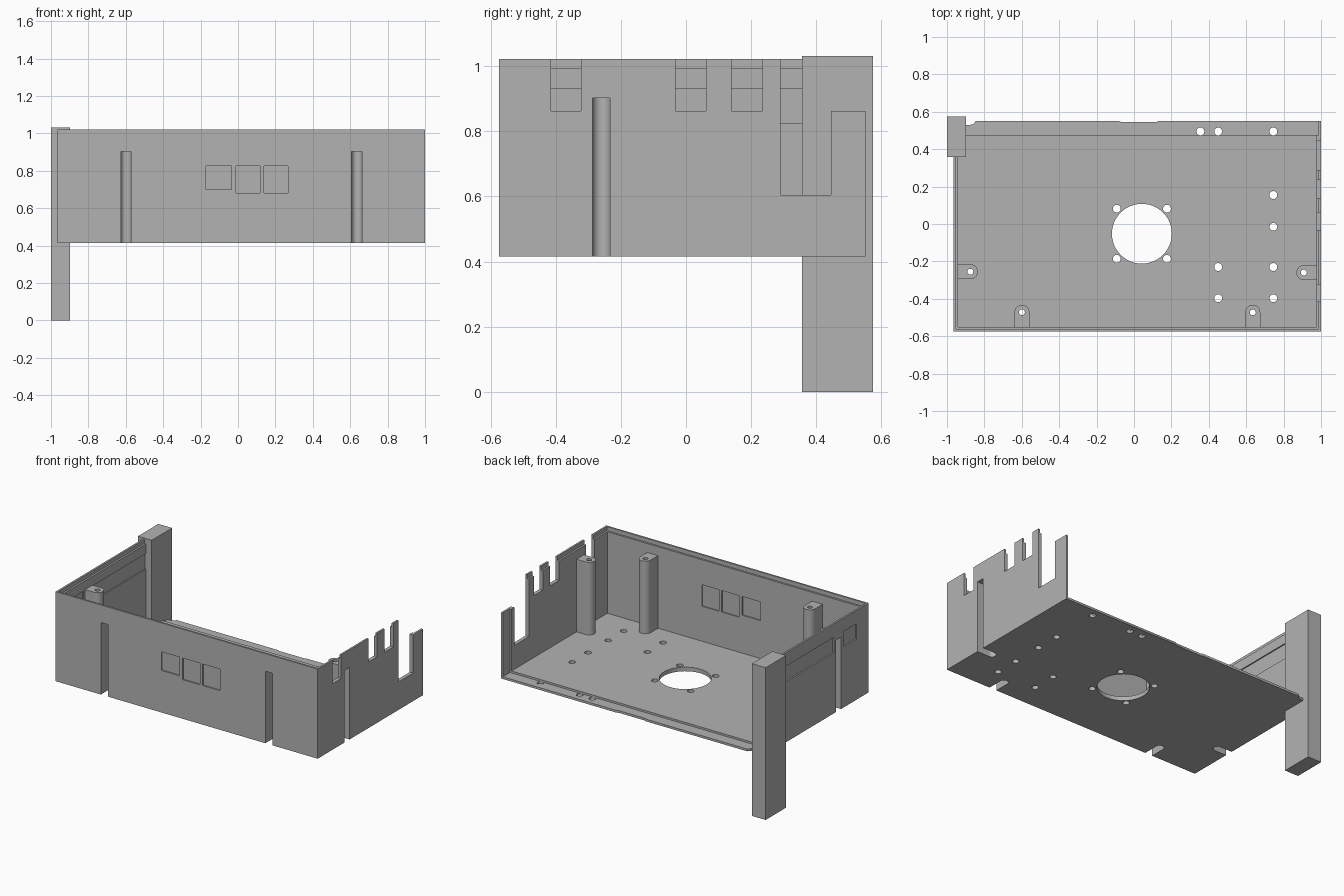
import bpy, bmesh, math

if "Cube" in bpy.data.objects:
    bpy.data.objects.remove(bpy.data.objects["Cube"])

GREY = bpy.data.materials.new("plain_grey")
GREY.diffuse_color = (0.45, 0.45, 0.45, 1)
GREY.use_nodes = True
GREY.node_tree.nodes["Principled BSDF"].inputs["Base Color"].default_value = GREY.diffuse_color

X0, X1, Y0, Y1 = -0.965, 1.0, -0.575, 0.552   # case footprint
Z0, ZT, LIP, T, FT = 0.415, 1.022, 0.995, 0.025, 0.028


def prism(name, pts, z0, z1):
    """Extrude a flat outline from z0 to z1."""
    bm = bmesh.new()
    face = bm.faces.new([bm.verts.new((x, y, z0)) for x, y in pts])
    ext = bmesh.ops.extrude_face_region(bm, geom=[face])
    for v in ext["geom"]:
        if isinstance(v, bmesh.types.BMVert):
            v.co.z = z1
    bmesh.ops.recalc_face_normals(bm, faces=bm.faces)
    me = bpy.data.meshes.new(name)
    bm.to_mesh(me)
    bm.free()
    me.materials.append(GREY)
    ob = bpy.data.objects.new(name, me)
    bpy.context.collection.objects.link(ob)
    return ob


def box(name, x0, x1, y0, y1, z0, z1):
    return prism(name, [(x0, y0), (x1, y0), (x1, y1), (x0, y1)], z0, z1)


def disc(name, x, y, r, z0, z1, n=20):
    ring = [(x + r * math.cos(2 * math.pi * i / n),
             y + r * math.sin(2 * math.pi * i / n)) for i in range(n)]
    return prism(name, ring, z0, z1)


def u_prism(name, cx, cy, dx, dy, r, length, z0, z1, n=14):
    """Round-ended bar; the round end points along (dx, dy)."""
    local = [(-length, -r)]
    for i in range(n + 1):
        a = -math.pi / 2 + math.pi * i / n
        local.append((r * math.cos(a), r * math.sin(a)))
    local.append((-length, r))
    return prism(name, [(cx + u * dx - v * dy, cy + u * dy + v * dx)
                        for u, v in local], z0, z1)


def cut(ob, cutters):
    """Subtract every cutter from the part and apply the result."""
    for c in cutters:
        m = ob.modifiers.new("cut", 'BOOLEAN')
        m.operation, m.solver, m.object = 'DIFFERENCE', 'EXACT', c
    bpy.context.view_layer.update()
    me = bpy.data.meshes.new_from_object(
        ob.evaluated_get(bpy.context.evaluated_depsgraph_get()))
    ob.modifiers.clear()
    ob.data = me


helpers = []


def helper(ob):
    ob.hide_render = True
    helpers.append(ob)
    return ob


# screw pillars: hole centre, inward direction, distance to outer face
screws = {
    "front_left": (-0.599, -0.472, 0, 1, 0.103),
    "front_right": (0.635, -0.472, 0, 1, 0.103),
    "side_left": (-0.875, -0.255, 1, 0, 0.09),
    "side_right": (0.908, -0.26, -1, 0, 0.092),
}
grooves = {}
for key, (x, y, dx, dy, d) in screws.items():
    grooves[key] = helper(u_prism("groove_cutter", x, y, dx, dy, 0.027,
                                  d + 0.05, Z0 - 0.05, 0.903))
    bore = helper(disc("bore_cutter", x, y, 0.016, 0.85, 1.0, 14))
    pillar = u_prism("screw_pillar_" + key, x, y, dx, dy, 0.04,
                     d - 0.015, Z0 + 0.005, 0.935)
    cut(pillar, [grooves[key], bore])

# floor plate with chipped rear edge
floor = prism("floor", [(X0 + T, Y0 + T), (X1 - T, Y0 + T), (X1 - T, Y1),
                        (0.135, Y1), (0.12, Y1 - 0.006), (-0.07, Y1 - 0.006),
                        (-0.085, Y1), (-0.845, Y1), (-0.86, 0.532),
                        (-0.91, 0.527), (-0.94, 0.527)], Z0, Z0 + FT)
holes = [(0.45, -0.23), (0.45, -0.397), (0.745, -0.397), (0.745, -0.23),
         (0.745, -0.015), (0.745, 0.155), (0.745, 0.495), (0.45, 0.495),
         (0.355, 0.495)]
holes += [(0.042 + sx * 0.134, -0.052 + sy * 0.134)
          for sx in (-1, 1) for sy in (-1, 1)]
floor_cuts = [helper(disc("hole_cutter", x, y, 0.021, 0.3, 0.6))
              for x, y in holes]
floor_cuts.append(helper(disc("fan_cutter", 0.042, -0.052, 0.16, 0.3, 0.6, 48)))
floor_cuts.append(helper(box("rear_step_cutter", -1.2, 1.2, 0.475, 0.7,
                             Z0 + 0.015, 0.6)))
cut(floor, floor_cuts + list(grooves.values()))

# inner half of the wall tops is lowered to leave a thin lip
lip = helper(box("lip_cutter", X0 + T / 2, X1 - T / 2, Y0 + T / 2, 0.7, LIP, 1.2))

# front wall with three shallow panels on both faces
front = box("front_wall", X0, X1, Y0, Y0 + T, Z0, ZT)
panels = []
for x0, x1, z0 in ((-0.172, -0.035, 0.70), (-0.012, 0.118, 0.68), (0.138, 0.267, 0.68)):
    panels.append(helper(box("panel_cutter", x0, x1, Y0 - 0.05, Y0 + 0.009, z0, 0.826)))
    panels.append(helper(box("panel_cutter", x0, x1, Y0 + T - 0.008, Y0 + 0.1, z0, 0.826)))
cut(front, panels + [lip, grooves["front_left"], grooves["front_right"]])

# left wall with long shallow recesses on both faces
left = box("left_wall", X0, X0 + T, Y0 + T, 0.40, Z0, ZT)
recess = []
for y0, y1 in ((-0.45, -0.312), (-0.205, 0.37)):
    recess.append(helper(box("recess_cutter", X0 - 0.05, X0 + 0.01, y0, y1, 0.825, 0.93)))
    recess.append(helper(box("recess_cutter", X0 + T - 0.008, X0 + 0.1, y0, y1, 0.825, 0.93)))
cut(left, recess + [lip, grooves["side_left"]])

# right wall with open slots
right = box("right_wall", X1 - T, X1, Y0 + T, Y1, Z0, ZT)
slots = [helper(box("slot_cutter", 0.9, 1.1, y0, y1, z, 1.2))
         for y0, y1, z in ((-0.415, -0.323, 0.863), (-0.032, 0.062, 0.863),
                           (0.14, 0.235, 0.863), (0.29, 0.446, 0.605),
                           (0.44, 0.7, 0.863))]
rebate = helper(box("rebate_cutter", 0.9, X1 - 0.014, 0.475, 0.7, Z0 + 0.015, 1.2))
cut(right, slots + [lip, rebate, grooves["side_right"]])

# tall corner post
box("corner_post", -1.0, -0.897, 0.357, 0.575, 0.0, 1.032)

# remove cutters, smooth the round surfaces
for h in helpers:
    bpy.data.objects.remove(h)
for ob in bpy.context.scene.objects:
    ob.select_set(True)
    bpy.context.view_layer.objects.active = ob
bpy.ops.object.shade_smooth_by_angle(angle=math.radians(30))
